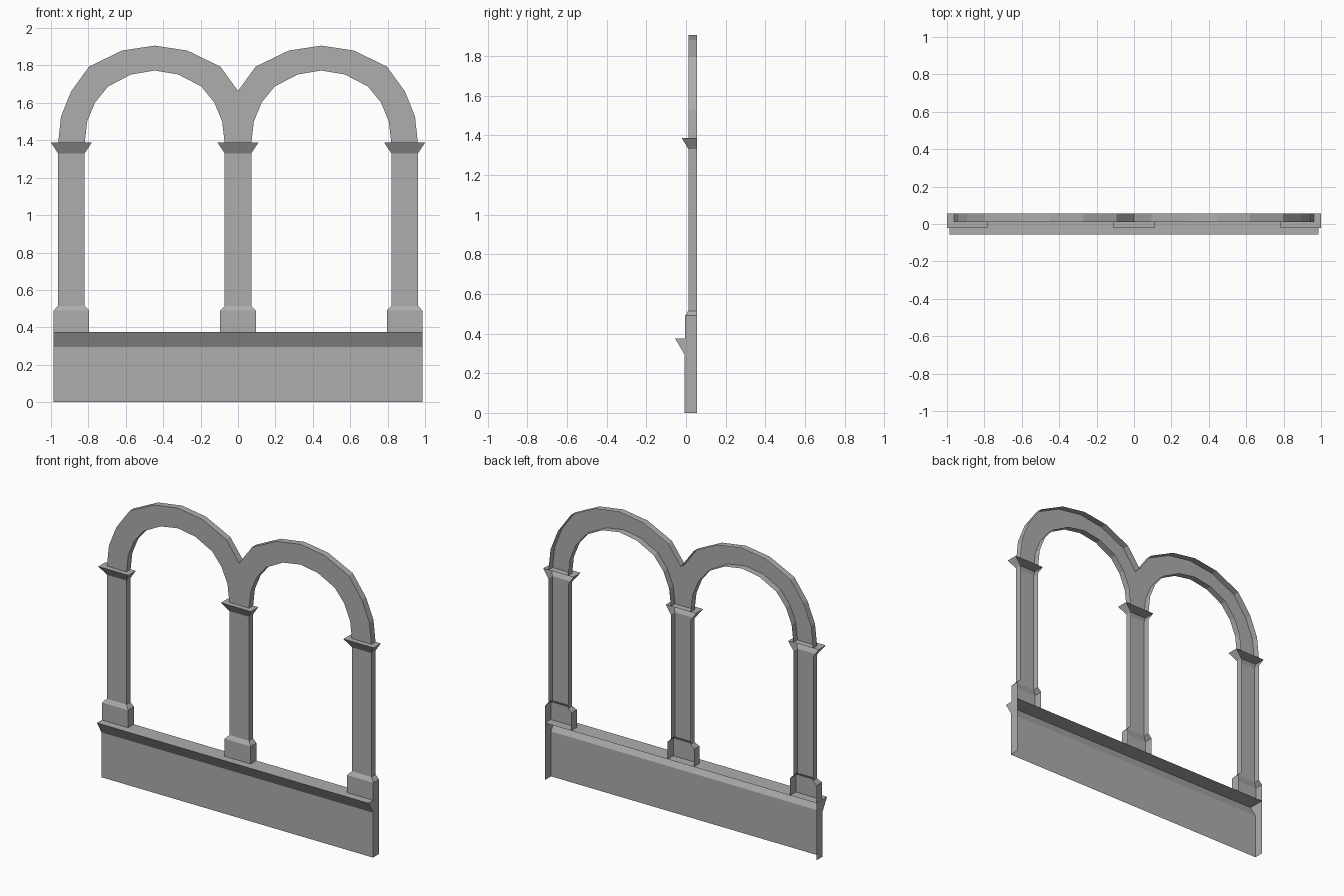
import bpy

if "Cube" in bpy.data.objects:
    bpy.data.objects.remove(bpy.data.objects["Cube"])

BACK = 0.055      # plane of the open back
FRONT = 0.012     # front plane of shafts and arches

stone = bpy.data.materials.new("grey_stone")
stone.diffuse_color = (0.42, 0.42, 0.42, 1)
stone.use_nodes = True
stone.node_tree.nodes["Principled BSDF"].inputs["Base Color"].default_value = stone.diffuse_color


def add_object(name, verts, faces):
    me = bpy.data.meshes.new(name)
    me.from_pydata(verts, [], faces)
    me.materials.append(stone)
    ob = bpy.data.objects.new(name, me)
    bpy.context.collection.objects.link(ob)
    return ob


def channel(name, cx, levels, cap=False):
    """Open-backed upright: levels are (half width, front y, z)."""
    verts, faces = [], []
    for w, y, z in levels:
        verts += [(cx - w, BACK, z), (cx - w, y, z), (cx + w, y, z), (cx + w, BACK, z)]
    for i in range(len(levels) - 1):
        a = 4 * i
        for k in range(3):
            faces.append((a + k, a + k + 1, a + k + 5, a + k + 4))
    if cap:
        n = len(verts)
        faces.append((n - 4, n - 3, n - 2, n - 1))
    return add_object(name, verts, faces)


# Low wall with projecting sill, closed at both ends, open at the back
prof = [(BACK, 0.375), (-0.055, 0.375), (-0.008, 0.295), (-0.008, 0), (BACK, 0)]
n = len(prof)
W = 0.987
verts = [(x, y, z) for x in (-W, W) for y, z in prof]
faces = [(i, i + 1, n + i + 1, n + i) for i in range(3)]
faces += [tuple(reversed(range(n))), tuple(range(n, 2 * n))]
add_object("sill_wall", verts, faces)

# Three columns: base, shaft, flared capital
for side, cx in (("left", -0.891), ("middle", 0), ("right", 0.891)):
    channel(side + "_base", cx, [(0.095, -0.004, 0.375), (0.095, -0.004, 0.49), (0.071, FRONT, 0.515)])
    channel(side + "_shaft", cx, [(0.071, FRONT, 0.515), (0.071, FRONT, 1.33)])
    channel(side + "_capital", cx, [(0.071, FRONT, 1.33), (0.109, -0.022, 1.387)], cap=True)

# Arches: left half outline as offsets from the arch centre, mirrored to the right
C = -0.4455
outer = [(-0.516, 1.387), (-0.501, 1.527), (-0.447, 1.661), (-0.351, 1.794), (-0.174, 1.88),
         (0, 1.906), (0.174, 1.88), (0.351, 1.794), (-C, 1.664)]
half = [(-0.374, 1.387), (-0.361, 1.50), (-0.319, 1.602), (-0.249, 1.688), (-0.126, 1.752)]
inner = half + [(0, 1.773)] + [(-x, z) for x, z in reversed(half)]
outline = outer + [(-C, 1.387)] + inner[::-1]
n = len(outline)
no = len(outer)
verts = [(C + x, y, z) for y in (FRONT, BACK) for x, z in outline]
faces = [tuple(reversed(range(n)))]
for i in range(n - 1):
    if i not in (no - 1, no):      # no rim on the mirror line or on the capital
        faces.append((i, i + 1, n + i + 1, n + i))
arches = add_object("arches", verts, faces)
mod = arches.modifiers.new("mirror", 'MIRROR')
mod.use_clip = True
mod.merge_threshold = 0.0005
